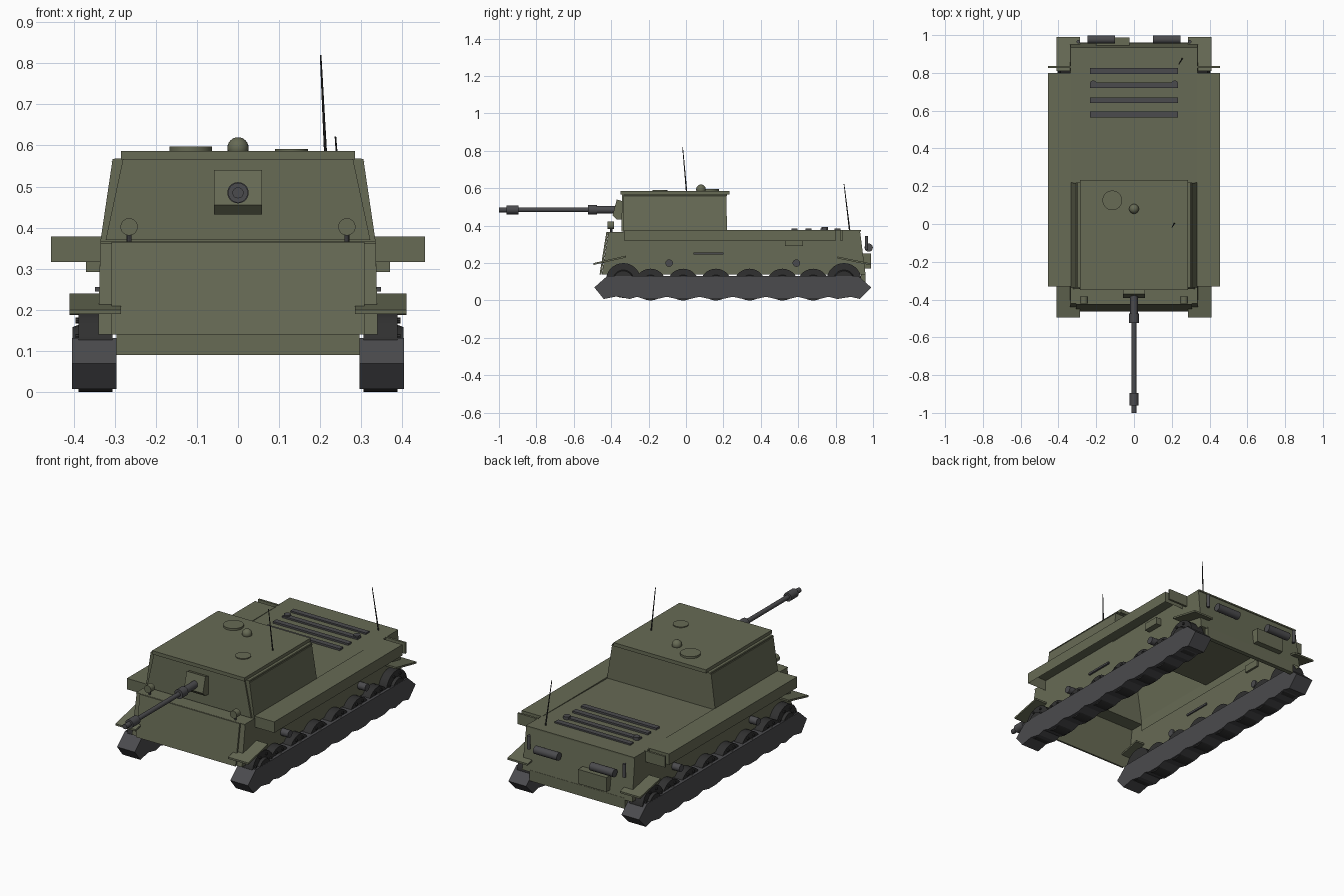
import bpy, bmesh, math
from mathutils import Vector

if "Cube" in bpy.data.objects:
    bpy.data.objects.remove(bpy.data.objects["Cube"])


def material(name, rgb):
    m = bpy.data.materials.new(name)
    m.diffuse_color = (*rgb, 1)
    m.use_nodes = True
    m.node_tree.nodes["Principled BSDF"].inputs["Base Color"].default_value = m.diffuse_color
    return m


OLIVE = material("olive_paint", (0.135, 0.145, 0.09))
STEEL = material("dark_steel", (0.07, 0.07, 0.075))
RUBBER = material("rubber", (0.03, 0.03, 0.03))


def finish(name, bm, mat, smooth=False):
    bmesh.ops.recalc_face_normals(bm, faces=bm.faces)
    me = bpy.data.meshes.new(name)
    bm.to_mesh(me)
    bm.free()
    ob = bpy.data.objects.new(name, me)
    bpy.context.collection.objects.link(ob)
    me.materials.append(mat)
    if smooth:
        bpy.context.view_layer.objects.active = ob
        ob.select_set(True)
        bpy.ops.object.shade_smooth_by_angle(angle=math.radians(35))
        ob.select_set(False)
    return ob


def loft(name, bottom, top, mat, skip=()):
    """Six-sided shell; bottom/top are (x0, x1, y0, y1, z at front, z at back)."""
    bm = bmesh.new()
    v = []
    for x0, x1, y0, y1, za, zb in (bottom, top):
        v += [bm.verts.new(p) for p in ((x0, y0, za), (x1, y0, za), (x1, y1, zb), (x0, y1, zb))]
    faces = {"bottom": (3, 2, 1, 0), "top": (4, 5, 6, 7), "front": (0, 1, 5, 4),
             "right": (1, 2, 6, 5), "back": (2, 3, 7, 6), "left": (3, 0, 4, 7)}
    for key, idx in faces.items():
        if key not in skip:
            bm.faces.new([v[i] for i in idx])
    return finish(name, bm, mat)


def box(name, x, y, z, mat, skip=()):
    x, y, z = sorted(x), sorted(y), sorted(z)
    return loft(name, (*x, *y, z[0], z[0]), (*x, *y, z[1], z[1]), mat, skip)


def add_rod(bm, a, b, r, r2=None, n=20):
    a, b = Vector(a), Vector(b)
    d = b - a
    mtx = d.to_track_quat('Z', 'Y').to_matrix().to_4x4()
    mtx.translation = (a + b) / 2
    bmesh.ops.create_cone(bm, cap_ends=True, segments=n, radius1=r,
                          radius2=r if r2 is None else r2, depth=d.length, matrix=mtx)


def rod(name, a, b, r, mat, r2=None, n=20):
    bm = bmesh.new()
    add_rod(bm, a, b, r, r2, n)
    return finish(name, bm, mat, True)


def extrude_x(name, pts, x0, x1, mat):
    """Extrude a (y, z) outline along x."""
    bm = bmesh.new()
    f = bm.faces.new([bm.verts.new((x0, y, z)) for y, z in pts])
    r = bmesh.ops.extrude_face_region(bm, geom=[f])
    bmesh.ops.translate(bm, vec=(x1 - x0, 0, 0),
                        verts=[g for g in r["geom"] if isinstance(g, bmesh.types.BMVert)])
    return finish(name, bm, mat)


# Hull shell, open underneath and under the fighting compartment
loft("hull", (-.34, .34, -.45, .96, .14, .14), (-.335, .335, -.415, .93, .365, .375),
     OLIVE, ("bottom", "top"))
loft("front_plate", (-.308, .308, -.462, -.452, .14, .14), (-.308, .308, -.426, -.416, .365, .365), OLIVE)
box("front_deck", (-.335, .335), (-.42, -.335), (.36, .366), OLIVE)
loft("engine_deck", (-.335, .335, .2, .935, .362, .37), (-.335, .335, .2, .935, .37, .378), OLIVE)
box("rear_lower_plate", (-.295, .295), (.935, .96), (.09, .15), OLIVE)

# Fighting compartment
loft("superstructure", (-.335, .335, -.335, .22, .365, .365), (-.305, .305, -.335, .215, .567, .567),
     OLIVE, ("bottom", "top"))
loft("superstructure_front", (-.322, .322, -.345, -.335, .37, .37),
     (-.28, .28, -.342, -.332, .566, .566), OLIVE)
loft("roof_edge", (-.308, .308, -.335, .22, .56, .56), (-.3, .3, -.335, .22, .568, .568), OLIVE)
box("roof", (-.285, .285), (-.35, .232), (.566, .586), OLIVE)

# Roof fittings
rod("commander_hatch", (-.115, .125, .584), (-.115, .125, .597), .052, OLIVE, n=32)
rod("loader_hatch", (.13, -.14, .584), (.13, -.14, .591), .04, OLIVE, n=32)
bm = bmesh.new()
bmesh.ops.create_uvsphere(bm, u_segments=20, v_segments=12, radius=.026)
bmesh.ops.translate(bm, verts=bm.verts, vec=(0, .08, .594))
finish("roof_dome", bm, OLIVE, True)
rod("roof_antenna", (.214, .005, .56), (.201, -.018, .82), .004, RUBBER, .002, 8)
rod("rear_antenna", (.255, .875, .375), (.237, .845, .622), .004, RUBBER, .002, 8)

# Gun and mantlet
extrude_x("mantlet", [(-.335, .432), (-.37, .432), (-.393, .455), (-.37, .54), (-.335, .53)],
          -.058, .058, OLIVE)
bm = bmesh.new()
for y0, y1, r in ((-.36, -.475, .02), (-.475, -.525, .026), (-.52, -.9, .0125),
                  (-.895, -.96, .024), (-.955, -1.0, .0135)):
    add_rod(bm, (0, y0, .485), (0, y1, .485), r)
finish("gun_barrel", bm, STEEL, True)

# Engine deck grilles
for i, y in enumerate((.58, .655, .735, .81)):
    box(f"engine_grille_{i}", (-.233, .233), (y - .015, y + .015), (.368, .385), STEEL)

# Rear plate fittings
box("rear_tool_box", (-.2, -.025), (.945, .988), (.17, .25), OLIVE)

wheels = [(-.335, .107, .093)] + [(y, .085, .085) for y in (-.19, -.015, .16, .34, .515, .68)] \
    + [(.845, .107, .093)]

for s, side in ((1, "right"), (-1, "left")):
    # Track block, wavy along the ground
    outline = [(-.42, .132), (-.49, .07), (-.44, .008)]
    for (y, _, _), (y2, _, _) in zip(wheels, wheels[1:]):
        outline += [(y - .035, .022 if y < -.3 else .008), (y + .035, .008), ((y + y2) / 2, .02)]
    outline += [(.81, .008), (.88, .02), (.93, .008), (.99, .07), (.92, .132)]
    extrude_x(f"track_{side}", outline, s * .295, s * .404, STEEL)

    # Wheels with hubs and bolts
    for i, (y, z, r) in enumerate(wheels):
        bm = bmesh.new()
        add_rod(bm, (s * .305, y, z), (s * .388, y, z), r, n=28)
        add_rod(bm, (s * .385, y, z), (s * .403, y, z), r * .62, r * .55, 20)
        for k in range(8):
            a = math.tau * (k + .5) / 8
            p = (y + r * .78 * math.cos(a), z + r * .78 * math.sin(a))
            add_rod(bm, (s * .385, *p), (s * .395, *p), .007, n=8)
        finish(f"wheel_{side}_{i}", bm, RUBBER, True)

    # Fender channel, open underneath, with end brackets
    box(f"fender_{side}", (s * .33, s * .455), (-.33, .8), (.317, .378), OLIVE, ("bottom",))
    box(f"fender_bracket_{side}", (s * .33, s * .455), (.825, .837), (.317, .378), OLIVE)

    # Sloped mud flaps front and rear
    extrude_x(f"front_flap_{side}", [(-.495, .19), (-.32, .23), (-.32, .24), (-.495, .2)],
              s * .285, s * .41, OLIVE)
    extrude_x(f"rear_flap_{side}", [(.81, .225), (.99, .188), (.99, .198), (.81, .235)],
              s * .285, s * .41, OLIVE)

    # Hull side fittings
    box(f"side_box_{side}", (s * .325, s * .37), (.53, .625), (.292, .332), OLIVE)
    box(f"side_rail_{side}", (s * .33, s * .348), (.04, .2), (.245, .256), STEEL)
    for y in (-.09, .59):
        rod(f"return_roller_{side}", (s * .33, y, .2), (s * .385, y, .2), .02, STEEL)

    # Headlamp on a small stalk
    rod(f"headlamp_{side}", (s * .265, -.42, .402), (s * .265, -.385, .402), .021, OLIVE)
    rod(f"headlamp_stalk_{side}", (s * .265, -.4, .36), (s * .265, -.4, .39), .006, STEEL, n=8)

    # Exhaust silencer, rear bar and deck cap
    rod(f"silencer_{side}", (s * .1, .977, .283), (s * .245, .977, .283), .022, STEEL)
    rod(f"rear_bar_{side}", (s * .295, .965, .27), (s * .295, .965, .345), .009, STEEL, n=12)
    rod(f"deck_cap_{side}", (s * .215, .742, .37), (s * .215, .742, .392), .018, STEEL)
